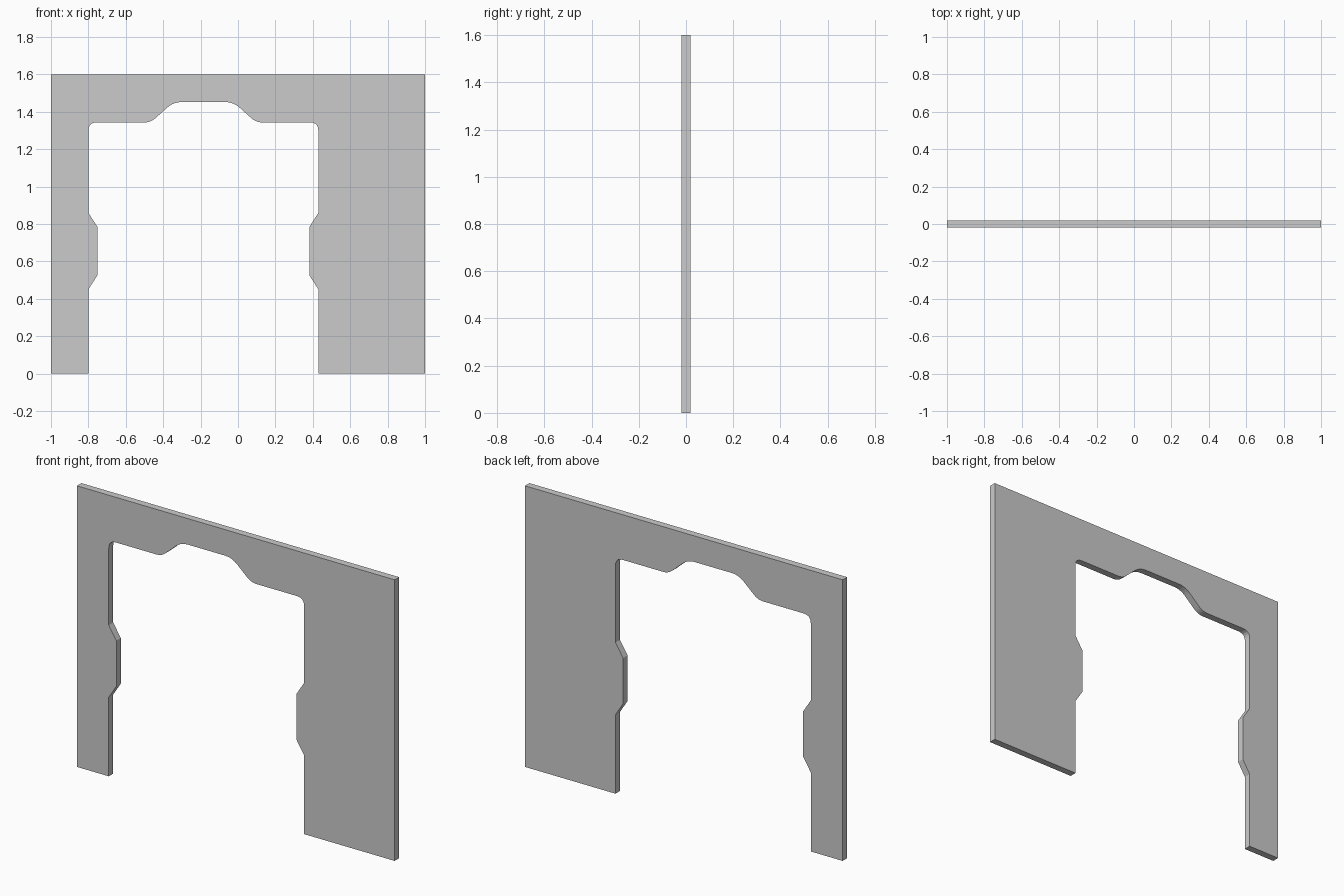
import bpy
import bmesh
from mathutils import Vector

if "Cube" in bpy.data.objects:
    bpy.data.objects.remove(bpy.data.objects["Cube"])

CX, HALF_T = -0.185, 0.02   # opening centre line, half wall thickness


def fillet(corner, prev, nxt, d, steps=5):
    """Round a corner with a curve starting d away from it on both sides."""
    c, p, n = Vector(corner), Vector(prev), Vector(nxt)
    a = c + (p - c).normalized() * d
    b = c + (n - c).normalized() * d
    pts = []
    for i in range(steps + 1):
        t = i / steps
        pts.append(tuple(a * (1 - t) ** 2 + c * 2 * t * (1 - t) + b * t * t))
    return pts


# Right half of the opening: offset from centre line, height, rounding
half = [(0.615, 0, 0), (0.615, 0.45, 0), (0.567, 0.525, 0),
        (0.567, 0.785, 0), (0.615, 0.86, 0), (0.615, 1.343, 0.045),
        (0.282, 1.343, 0.034), (0.160, 1.452, 0.044), (0, 1.452, 0)]
right = []
for i, (x, z, d) in enumerate(half):
    if d:
        right += fillet((x, z), half[i - 1][:2], half[i + 1][:2], d)
    else:
        right.append((x, z))
right.pop()   # the centre point only guides the last rounding

# Outer rectangle joined to the mirrored opening outline
outline = [(-1, 0), (-1, 1.6), (1, 1.6), (1, 0)]
outline += [(CX + x, z) for x, z in right]
outline += [(CX - x, z) for x, z in reversed(right)]

# Wall panel extruded through its thickness
bm = bmesh.new()
face = bm.faces.new([bm.verts.new((x, -HALF_T, z)) for x, z in outline])
res = bmesh.ops.extrude_face_region(bm, geom=[face], use_keep_orig=True)
moved = [g for g in res["geom"] if isinstance(g, bmesh.types.BMVert)]
bmesh.ops.translate(bm, verts=moved, vec=(0, 2 * HALF_T, 0))
bmesh.ops.recalc_face_normals(bm, faces=bm.faces)

mesh = bpy.data.meshes.new("doorway_wall")
bm.to_mesh(mesh)
bm.free()
wall = bpy.data.objects.new("doorway_wall", mesh)
bpy.context.collection.objects.link(wall)
